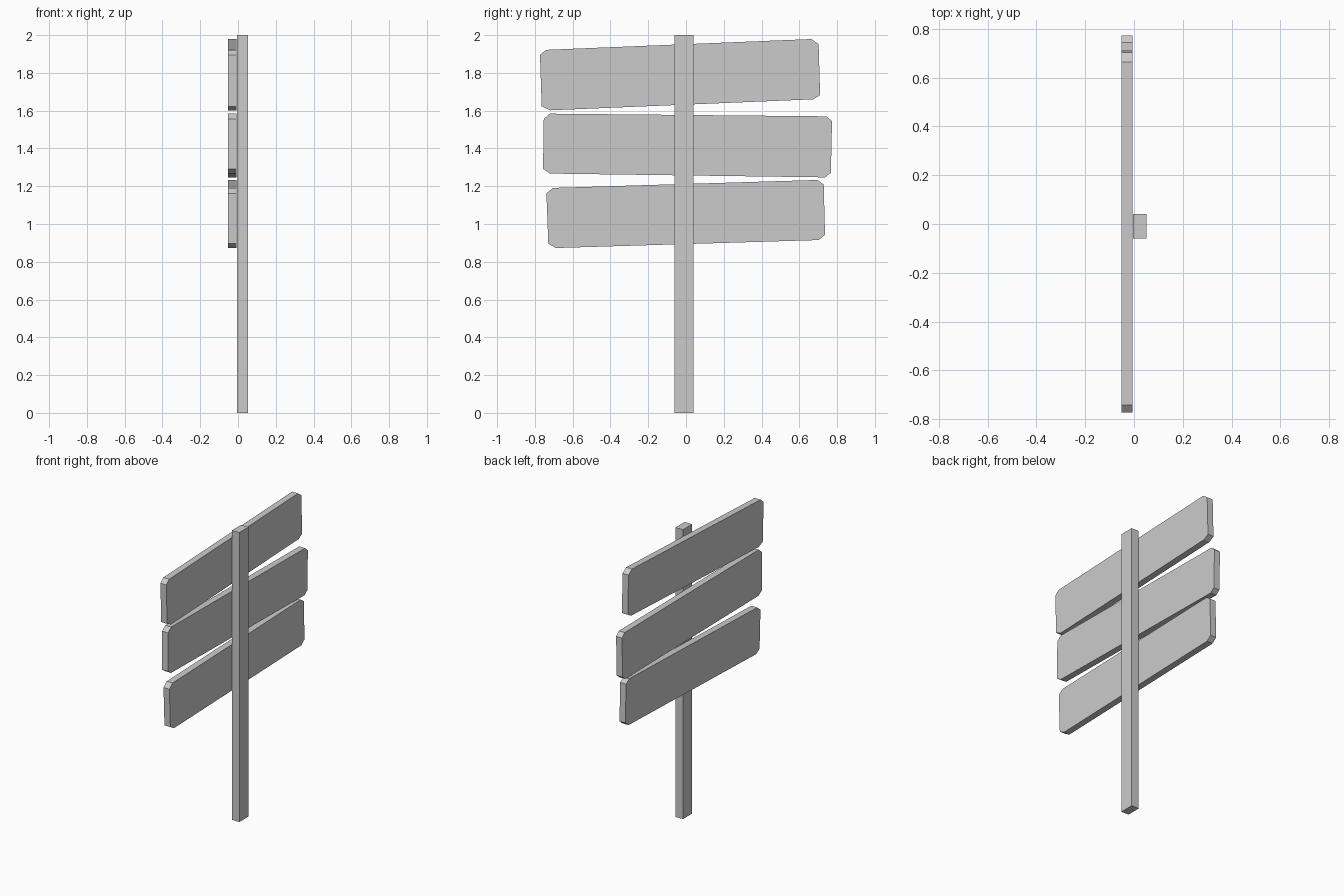
import bpy, bmesh

if "Cube" in bpy.data.objects:
    bpy.data.objects.remove(bpy.data.objects["Cube"])


def prism(name, outline, x0, x1):
    """Extrude a (y, z) outline along x."""
    bm = bmesh.new()
    face = bm.faces.new([bm.verts.new((x0, y, z)) for y, z in outline])
    ext = bmesh.ops.extrude_face_region(bm, geom=[face])
    moved = [g for g in ext["geom"] if isinstance(g, bmesh.types.BMVert)]
    bmesh.ops.translate(bm, verts=moved, vec=(x1 - x0, 0, 0))
    bmesh.ops.recalc_face_normals(bm, faces=bm.faces[:])
    mesh = bpy.data.meshes.new(name)
    bm.to_mesh(mesh)
    bm.free()
    obj = bpy.data.objects.new(name, mesh)
    bpy.context.collection.objects.link(obj)
    return obj


# Square-cut post
prism("post", [(-0.06, 0), (0.04, 0), (0.04, 2), (-0.06, 2)], -0.005, 0.052)

# Slightly crooked planks with clipped corners, clockwise from upper left
planks = {
    "top_board": [(-0.773, 1.895), (-0.741, 1.922), (0.664, 1.979), (0.702, 1.952),
                  (0.710, 1.682), (0.673, 1.660), (-0.720, 1.602), (-0.764, 1.623)],
    "middle_board": [(-0.753, 1.556), (-0.720, 1.584), (0.743, 1.570), (0.773, 1.544),
                     (0.767, 1.271), (0.736, 1.247), (-0.720, 1.267), (-0.757, 1.292)],
    "bottom_board": [(-0.739, 1.162), (-0.704, 1.191), (0.695, 1.233), (0.729, 1.209),
                     (0.736, 0.943), (0.702, 0.915), (-0.689, 0.873), (-0.729, 0.896)],
}
for name, outline in planks.items():
    prism(name, outline, -0.052, -0.007)
